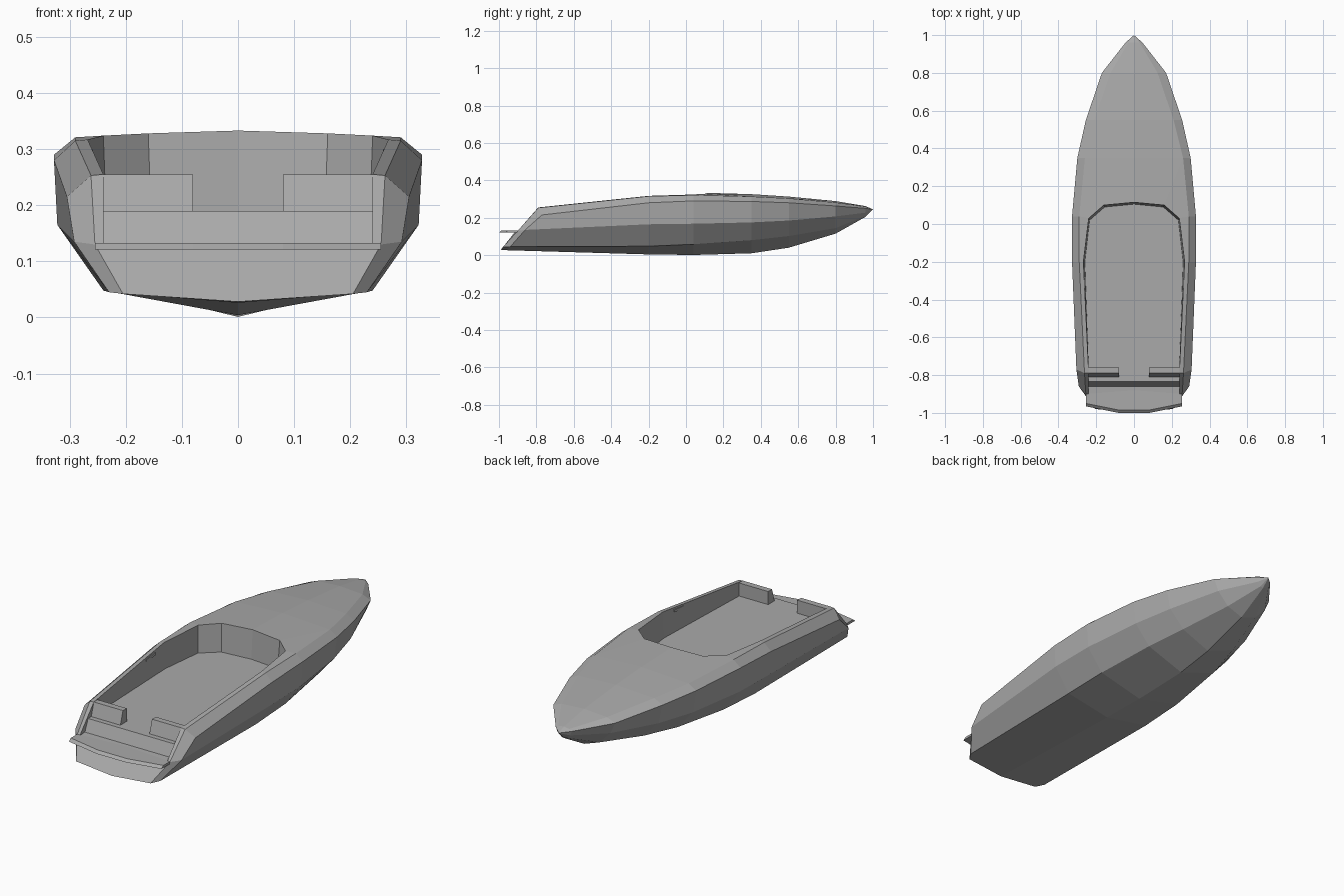
import bpy
import bmesh
from mathutils import Vector

default_cube = bpy.data.objects.get("Cube")
if default_cube:
    bpy.data.objects.remove(default_cube, do_unlink=True)

# Single painted finish
grey = bpy.data.materials.new("plain_grey")
grey.use_nodes = True
grey.diffuse_color = (0.4, 0.4, 0.4, 1)
grey.node_tree.nodes["Principled BSDF"].inputs["Base Color"].default_value = grey.diffuse_color


def build_half(name, polygons, facing=None):
    """Make the left half from polygons and mirror it; facing gives the wanted normal."""
    bm = bmesh.new()
    shared = {}
    for polygon in polygons:
        corners = []
        for point in polygon:
            key = tuple(round(value, 4) for value in point)
            if key not in shared:
                shared[key] = bm.verts.new(key)
            if shared[key] not in corners:
                corners.append(shared[key])
        if len(corners) > 2:
            bm.faces.new(corners)
    bm.normal_update()
    if facing is None:
        bmesh.ops.recalc_face_normals(bm, faces=bm.faces)
    else:
        for face in bm.faces:
            if face.normal.dot(facing(face.calc_center_median())) < 0:
                face.normal_flip()
    mesh = bpy.data.meshes.new(name)
    bm.to_mesh(mesh)
    bm.free()
    mesh.materials.append(grey)
    part = bpy.data.objects.new(name, mesh)
    bpy.context.collection.objects.link(part)
    mirror = part.modifiers.new("mirror", "MIRROR")
    mirror.merge_threshold = 0.0005
    return part


def loft(first, second):
    """Quads joining two rows of points."""
    return [(first[i], first[i + 1], second[i + 1], second[i])
            for i in range(len(first) - 1)]


def prism(bottom, top):
    """Closed solid between two matching outlines."""
    return [bottom, top] + loft(bottom + bottom[:1], top + top[:1])


# Raked stern: transom edge, then the rounded corner behind it
stern_top = (0.262, -0.79, 0.253)
transom_edge = [(0, -0.99, 0.028), (0.205, -0.98, 0.042), (0.255, -0.9, 0.13),
                stern_top, stern_top]
stern_corner = [(0, -0.95, 0.026), (0.23, -0.94, 0.045), (0.292, -0.86, 0.135),
                (0.305, -0.77, 0.215), stern_top]

# Hull stations: y, keel z, then x and z of chine, knuckle, shoulder, gunwale
stations = [
    (-0.2, 0.004, 0.24, 0.048, 0.322, 0.165, 0.328, 0.28, 0.29, 0.315),
    (0.04, 0.001, 0.235, 0.058, 0.32, 0.168, 0.328, 0.29, 0.29, 0.321),
    (0.35, 0.01, 0.2, 0.08, 0.283, 0.175, 0.3, 0.287, 0.26, 0.313),
    (0.55, 0.04, 0.155, 0.102, 0.235, 0.185, 0.255, 0.28, 0.21, 0.303),
    (0.8, 0.115, 0.085, 0.145, 0.145, 0.207, 0.17, 0.263, 0.125, 0.281),
    (0.96, 0.205, 0.015, 0.21, 0.035, 0.227, 0.045, 0.25, 0.03, 0.258),
]
bow_tip = (0, 1, 0.245)
rings = [transom_edge, stern_corner]
for y, keel, *pairs in stations:
    rings.append([(0, y, keel)]
                 + [(pairs[i], y, pairs[i + 1]) for i in range(0, len(pairs), 2)])
rings.append([bow_tip] * len(transom_edge))

hull_faces = []
for aft, fore in zip(rings, rings[1:]):
    hull_faces += loft(aft, fore)
hull_faces.append(transom_edge[:3] + [(0, -0.91, 0.13)])
build_half("hull", hull_faces, lambda c: c - Vector((0, 0, 0.17)))

# Cockpit rim and floor outlines, from the stern to the middle of the front
rim = [(0.24, -0.79, 0.255), (0.268, -0.2, 0.317), (0.24, 0.03, 0.324),
       (0.16, 0.1, 0.328), (0, 0.115, 0.333)]
floor_z = 0.19
floor = [(x, y, floor_z) for x, y in
         [(0.24, -0.76), (0.26, -0.2), (0.235, 0.02), (0.155, 0.09), (0, 0.105)]]

# Deck: side decks, area round the cockpit front, then the crowned foredeck
gunwale = [ring[-1] for ring in rings[1:]]
crown = [(0, gunwale[i][1], gunwale[i][2] + rise)
         for i, rise in [(3, 0.013), (4, 0.01), (5, 0.008), (6, 0.004)]] + [bow_tip]
deck_faces = loft(gunwale[:3], rim[:3])
deck_faces.append((gunwale[2], rim[2], rim[3], gunwale[3]))
deck_faces.append((rim[3], rim[4], crown[0], gunwale[3]))
deck_faces += loft(gunwale[3:], crown)
cap_end = (0.24, -0.9, 0.13)
deck_faces.append((stern_top, rim[0], cap_end, transom_edge[2]))
build_half("deck", deck_faces, lambda c: Vector((0, 0, 1)))

# Cockpit lining with the boarding steps down to the stern
step_profile = [(-0.76, floor_z), (-0.835, floor_z), (-0.86, 0.132), (-0.9, 0.13)]
outer_steps = [(0.24, y, z) for y, z in step_profile]
inner_steps = [(0, y, z) for y, z in step_profile]
floor_middle = [(0, y, z) for x, y, z in floor]
lining = loft(rim, floor) + loft(floor, floor_middle)
build_half("cockpit", lining, lambda c: Vector((0, -0.4, 0.45)) - c)
build_half("boarding_steps", loft(outer_steps, inner_steps),
           lambda c: Vector((0, -1, 1)))
build_half("stern_bulwark", [[rim[0]] + outer_steps], lambda c: Vector((-1, 0, 0)))

# Stern seat backs on either side of the walkway
seat_profile = [(-0.76, floor_z), (-0.76, 0.255), (-0.79, 0.255), (-0.81, floor_z)]
build_half("stern_seat_back", prism([(0.08, y, z) for y, z in seat_profile],
                                    [(0.24, y, z) for y, z in seat_profile]))

# Swim platform with a slightly undercut lip
platform_plan = [(0, -0.88), (0.255, -0.9), (0.255, -0.95), (0.08, -0.985), (0, -0.985)]
platform_top = [(x, y, 0.133) for x, y in platform_plan]
platform_base = [(x, y - (0.015 if y < -0.92 else 0), 0.121) for x, y in platform_plan]
build_half("swim_platform",
           [platform_base, platform_top] + loft(platform_base, platform_top),
           lambda c: c - Vector((0.1, -0.93, 0.127)))

# Small fitting on each cockpit wall
fitting_plan = [(-0.35, 0.281), (-0.28, 0.288), (-0.28, 0.3), (-0.35, 0.293)]
build_half("wall_fitting", prism([(0.258, y, z) for y, z in fitting_plan],
                                 [(0.265, y, z) for y, z in fitting_plan]))
